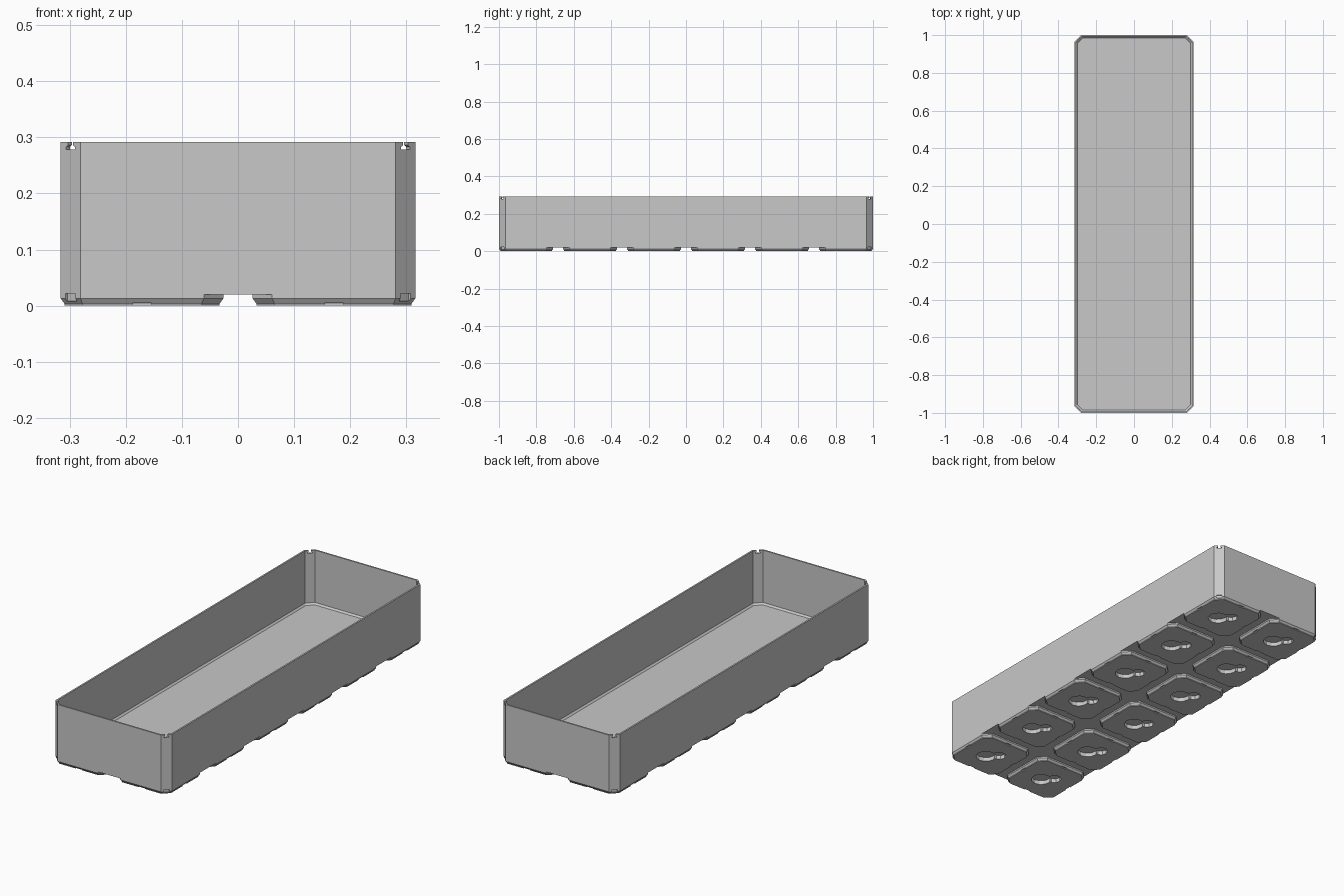
import bpy, bmesh
from math import radians, cos, sin, pi
from mathutils import Matrix, Vector

old = bpy.data.objects.get("Cube")
if old:
    bpy.data.objects.remove(old, do_unlink=True)

PITCH = 0.342
HALF_X, HALF_Y, CORNER, TOP = 0.316, 1.0, 0.035, 0.292
BASE = 0.02

grey = bpy.data.materials.new("light_grey_plastic")
grey.use_nodes = True
colour = (0.58, 0.58, 0.58, 1)
grey.diffuse_color = colour
grey.node_tree.nodes["Principled BSDF"].inputs["Base Color"].default_value = colour


def make_object(name, bm, location=(0, 0, 0), cutter=False):
    bmesh.ops.recalc_face_normals(bm, faces=bm.faces)
    mesh = bpy.data.meshes.new(name)
    bm.to_mesh(mesh)
    bm.free()
    mesh.materials.append(grey)
    obj = bpy.data.objects.new(name, mesh)
    obj.location = location
    bpy.context.collection.objects.link(obj)
    if cutter:
        obj.hide_render = True
        obj.display_type = 'WIRE'
        obj.hide_set(True)
    return obj


def loft(rings):
    """Skin chamfered rectangles given as (half x, half y, chamfer, z)."""
    bm = bmesh.new()
    loops = []
    for hx, hy, c, z in rings:
        pts = [(hx, c - hy), (hx, hy - c), (hx - c, hy), (c - hx, hy),
               (-hx, hy - c), (-hx, c - hy), (c - hx, -hy), (hx - c, -hy)]
        loops.append([bm.verts.new((x, y, z)) for x, y in pts])
    for a, b in zip(loops, loops[1:]):
        for i in range(8):
            j = (i + 1) % 8
            bm.faces.new((a[i], a[j], b[j], b[i]))
    bm.faces.new(loops[0])
    bm.faces.new(loops[-1])
    return bm


def prism(bm, profile, vector, matrix):
    """Extrude a closed 3D profile along a vector, then place it."""
    lower = [bm.verts.new(matrix @ Vector(p)) for p in profile]
    upper = [bm.verts.new(matrix @ (Vector(p) + Vector(vector))) for p in profile]
    bm.faces.new(lower)
    bm.faces.new(upper)
    n = len(profile)
    for i in range(n):
        j = (i + 1) % n
        bm.faces.new((lower[i], lower[j], upper[j], upper[i]))


def cut(obj, cutter):
    mod = obj.modifiers.new("cut_" + cutter.name, 'BOOLEAN')
    mod.operation = 'DIFFERENCE'
    mod.solver = 'EXACT'
    mod.object = cutter


# Open tray with thin walls and a small bevel around its floor
wall = 0.008
tray = make_object("tray", loft([
    (HALF_X, HALF_Y, CORNER, BASE),
    (HALF_X, HALF_Y, CORNER, TOP),
    (HALF_X - wall, HALF_Y - wall, CORNER - 0.003, TOP),
    (HALF_X - wall, HALF_Y - wall, CORNER - 0.003, 0.035),
    (HALF_X - 2 * wall, HALF_Y - 2 * wall, CORNER - 0.006, 0.027),
]))

# Bevelled foot, repeated in a grid below the tray
foot_at = (-PITCH / 2, -2.5 * PITCH, 0)
feet = make_object("feet", loft([
    (0.138, 0.138, 0.032, 0),
    (0.138, 0.138, 0.032, 0.003),
    (0.145, 0.145, CORNER, 0.013),
    (0.145, 0.145, CORNER, BASE + 0.0005),
]), foot_at)

# Keyhole recess: a large and a small overlapping round hole
for name, x, y, r, sides in (("round_recess", 0.015, -0.015, 0.047, 12),
                             ("side_recess", -0.03, 0.028, 0.033, 10)):
    bm = bmesh.new()
    ring = [(x + r * cos(2 * pi * i / sides), y + r * sin(2 * pi * i / sides), -0.02)
            for i in range(sides)]
    prism(bm, ring, (0, 0, 0.06), Matrix())
    cut(feet, make_object(name, bm, foot_at, True))

# Small dents in the middle of each foot side
bm = bmesh.new()
for k in range(4):
    prism(bm, [(0.133, -0.017, -0.01), (0.16, -0.017, -0.01),
               (0.16, -0.017, 0.005), (0.133, -0.017, 0.005)],
          (0, 0.034, 0), Matrix.Rotation(radians(90 * k), 4, 'Z'))
cut(feet, make_object("side_dents", bm, foot_at, True))

for axis, count in ((0, 2), (1, 6)):
    arr = feet.modifiers.new("grid", 'ARRAY')
    arr.count = count
    arr.use_relative_offset = False
    arr.use_constant_offset = True
    step = [0, 0, 0]
    step[axis] = PITCH
    arr.constant_offset_displace = step

# Keyed slots at the top and dents at the bottom of the four corner walls
slots, dents = bmesh.new(), bmesh.new()
half_slot = [(0.006, TOP + 0.01), (0.006, 0.286), (0.011, 0.283), (0.011, 0.278)]
slot = [(0, u, z) for u, z in half_slot] + [(0, -u, z) for u, z in reversed(half_slot)]
dent = [(0, u, z) for u, z in ((0.013, 0.008), (0.013, 0.022), (-0.013, 0.022), (-0.013, 0.008))]
for sx in (-1, 1):
    for sy in (-1, 1):
        place = (Matrix.Translation((sx * (HALF_X - CORNER / 2), sy * (HALF_Y - CORNER / 2), 0))
                 @ Matrix.Rotation(pi / 4 * (sy if sx > 0 else 3 * sy), 4, 'Z'))
        prism(slots, slot, (0.06, 0, 0), place @ Matrix.Translation((-0.03, 0, 0)))
        prism(dents, dent, (0.03, 0, 0), place @ Matrix.Translation((-0.006, 0, 0)))
cut(tray, make_object("corner_slots", slots, cutter=True))
corner_dents = make_object("corner_dents", dents, cutter=True)
cut(tray, corner_dents)
cut(feet, corner_dents)
